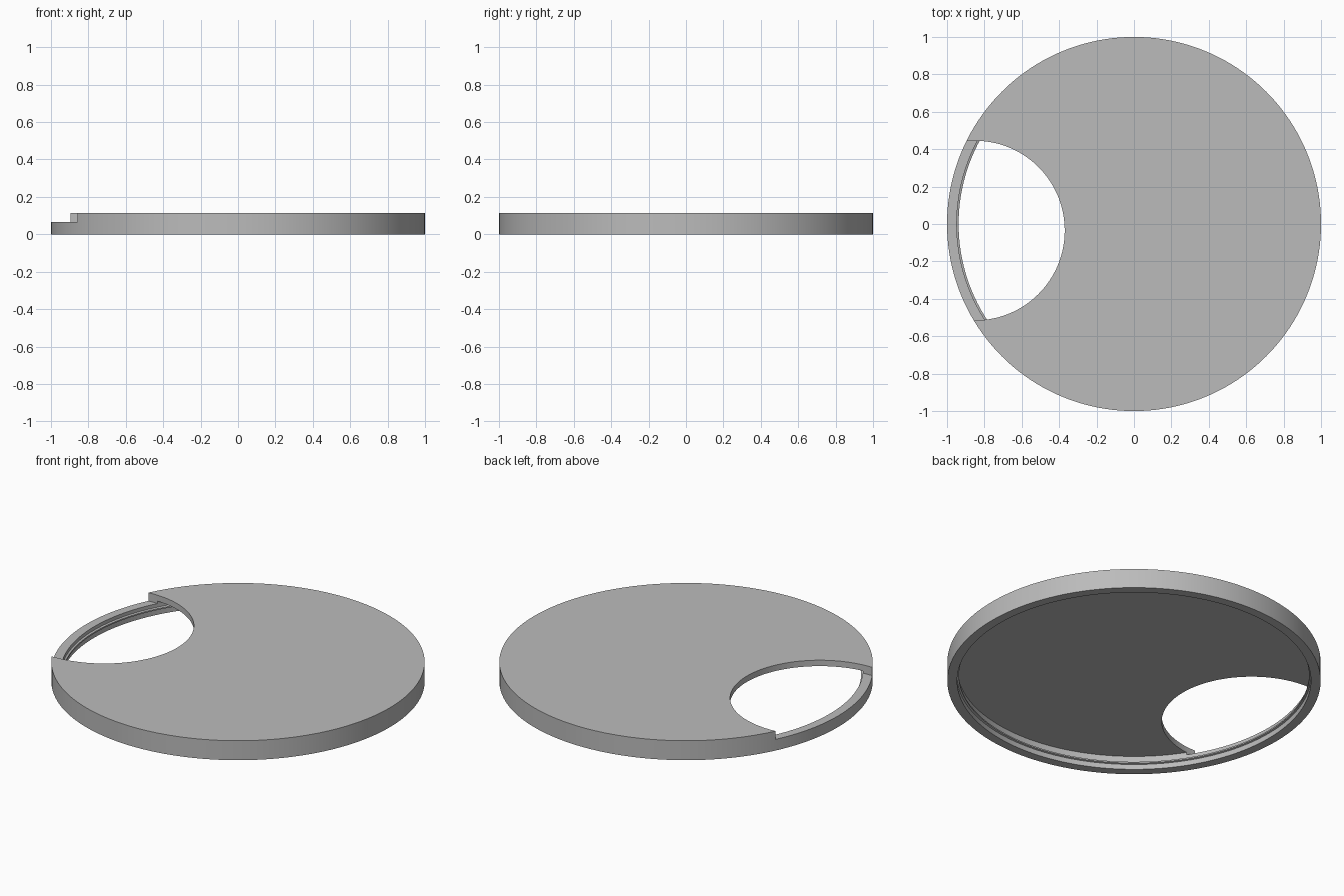
import bpy, bmesh, math

if "Cube" in bpy.data.objects:
    bpy.data.objects.remove(bpy.data.objects["Cube"], do_unlink=True)

SEGMENTS = 160
HEIGHT = 0.115

# Single grey plastic
grey = bpy.data.materials.new("grey_plastic")
grey.use_nodes = True
colour = (0.5, 0.5, 0.5, 1)
grey.diffuse_color = colour
bsdf = next(n for n in grey.node_tree.nodes if n.type == "BSDF_PRINCIPLED")
bsdf.inputs["Base Color"].default_value = colour


def lathe(name, profile, centre=(0, 0)):
    """Turn (radius, z) points around a vertical axis, capping both ends."""
    bm = bmesh.new()
    rings = []
    for radius, z in profile:
        rings.append([bm.verts.new((centre[0] + radius * math.cos(a),
                                    centre[1] + radius * math.sin(a), z))
                      for a in (math.tau * i / SEGMENTS for i in range(SEGMENTS))])
    for low, high in zip(rings, rings[1:]):
        for i in range(SEGMENTS):
            j = (i + 1) % SEGMENTS
            bm.faces.new((low[i], low[j], high[j], high[i]))
    bm.faces.new(rings[0])
    bm.faces.new(rings[-1])
    bmesh.ops.recalc_face_normals(bm, faces=bm.faces)
    mesh = bpy.data.meshes.new(name)
    bm.to_mesh(mesh)
    bm.free()
    mesh.materials.append(grey)
    obj = bpy.data.objects.new(name, mesh)
    bpy.context.collection.objects.link(obj)
    return obj


# Hollow lid: plate underside, inner wall with snap bead, rim, outer wall
WALL, BEAD = 0.948, 0.938
lid = lathe("lid", [
    (WALL, 0.08), (WALL, 0.045), (BEAD, 0.041), (BEAD, 0.033), (WALL, 0.03),
    (WALL, 0), (1, 0), (1, HEIGHT)])

# Round opening through the plate, leaving the lower rim in place
cutter = lathe("opening_cutter", [(0.48, 0.066), (0.48, 0.3)], (-0.85, -0.035))
cutter.hide_render = True

cut = lid.modifiers.new("opening", "BOOLEAN")
cut.operation = "DIFFERENCE"
cut.solver = "EXACT"
cut.object = cutter

bpy.ops.object.select_all(action="DESELECT")
lid.select_set(True)
bpy.context.view_layer.objects.active = lid
bpy.ops.object.modifier_apply(modifier=cut.name)
bpy.data.objects.remove(cutter, do_unlink=True)
bpy.ops.object.shade_smooth_by_angle(angle=math.radians(30))
